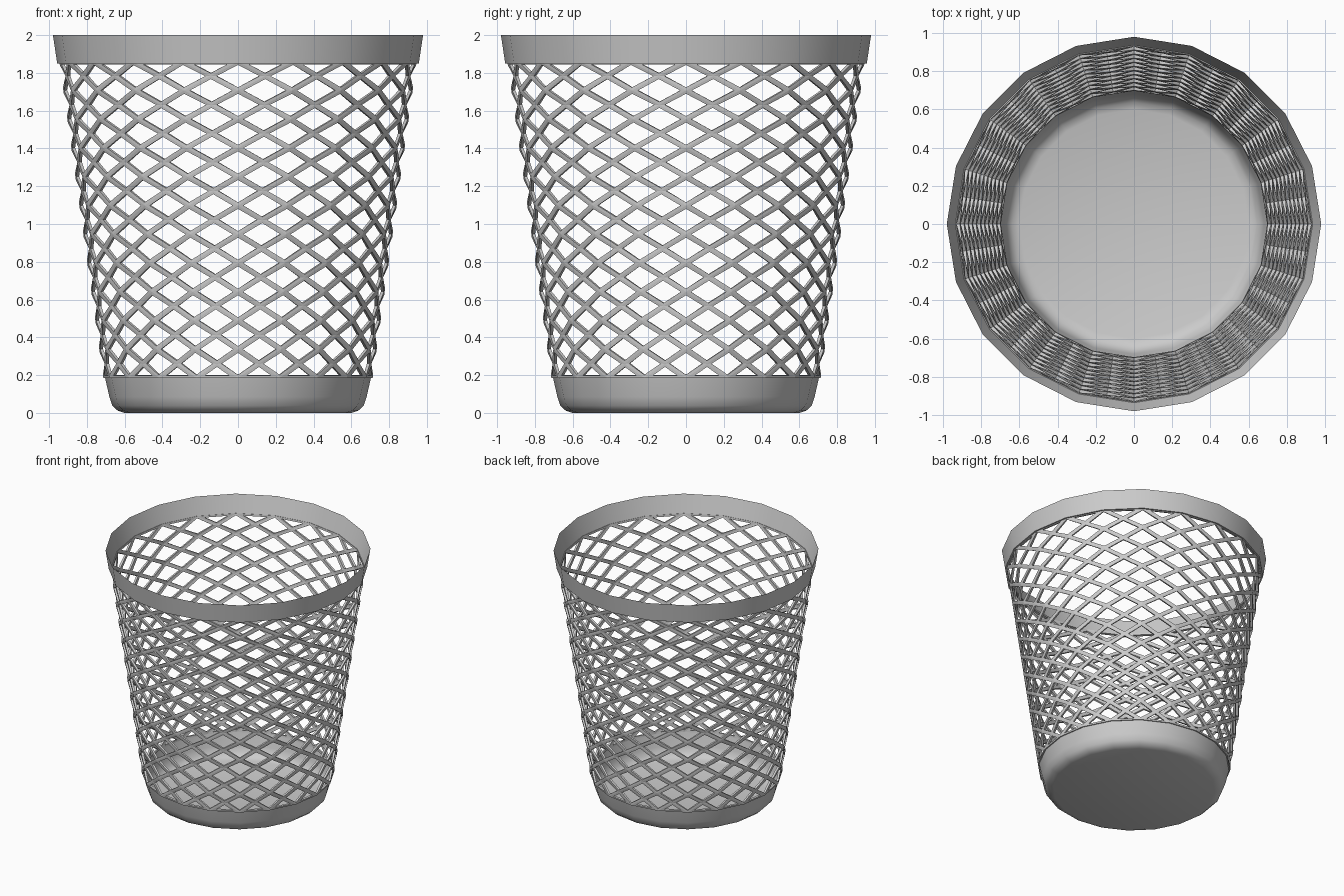
import bpy
import bmesh
from math import sin, cos, pi

if "Cube" in bpy.data.objects:
    bpy.data.objects.remove(bpy.data.objects["Cube"])

N = 20            # sides
ROWS = 11         # lattice rows
Z0, Z1 = 0.185, 1.86
R0, R1 = 0.705, 0.938


def make(name, verts, faces):
    me = bpy.data.meshes.new(name)
    me.from_pydata(verts, [], faces)
    me.update()
    ob = bpy.data.objects.new(name, me)
    bpy.context.collection.objects.link(ob)
    return ob


def smooth(ob):
    bpy.ops.object.select_all(action='DESELECT')
    ob.select_set(True)
    bpy.context.view_layer.objects.active = ob
    bpy.ops.object.shade_smooth_by_angle(angle=0.6)


def lathe(name, profile, closed=False, cap=False):
    verts = [(r * cos(2 * pi * i / N), r * sin(2 * pi * i / N), z)
             for r, z in profile for i in range(N)]
    n = len(profile)
    faces = []
    for k in range(n if closed else n - 1):
        a, b = k * N, (k + 1) % n * N
        for i in range(N):
            j = (i + 1) % N
            faces.append((a + i, a + j, b + j, b + i))
    if cap:
        faces.append(tuple(reversed(range(N))))
    return make(name, verts, faces)


# solid base cup with rounded bottom edge
base = lathe("base_cup", [(0.60, 0.0), (0.637, 0.012), (0.665, 0.038),
                          (0.681, 0.085), (0.706, 0.195)], cap=True)
smooth(base)

# flared rim band with a sharp top edge and a ledge underneath
rim = lathe("rim", [(0.957, 1.85), (0.98, 2.0), (0.932, 1.85)], closed=True)
smooth(rim)

# diamond lattice: corner rings plus cell centres, joined as diamonds
dz = (Z1 - Z0) / ROWS
verts = []
for h in range(2 * ROWS + 1):
    z = Z0 + dz * h / 2
    r = R0 + (R1 - R0) * h / (2 * ROWS)
    odd = h % 2
    if odd:
        r *= cos(pi / N)
    for i in range(N):
        a = 2 * pi * (i + 0.5 * odd) / N
        verts.append((r * cos(a), r * sin(a), z))


def vid(h, i):
    return h * N + i % N


faces = []
for i in range(N):
    faces.append((vid(0, i), vid(0, i + 1), vid(1, i)))
    faces.append((vid(2 * ROWS, i + 1), vid(2 * ROWS, i), vid(2 * ROWS - 1, i)))
    for h in range(2 * ROWS - 1):
        # side corners sit half a step either way on the next ring up
        left, right = (i, i + 1) if h % 2 else (i - 1, i)
        faces.append((vid(h, i), vid(h + 1, right), vid(h + 2, i), vid(h + 1, left)))
lattice = make("lattice_wall", verts, faces)

# open up each diamond, leaving flat ribbons
bm = bmesh.new()
bm.from_mesh(lattice.data)
cells = bm.faces[:]
bmesh.ops.inset_individual(bm, faces=cells, thickness=0.014, use_even_offset=True)
bmesh.ops.delete(bm, geom=cells, context='FACES')
bm.to_mesh(lattice.data)
bm.free()
sol = lattice.modifiers.new("thickness", 'SOLIDIFY')
sol.thickness = 0.016
sol.offset = 0
